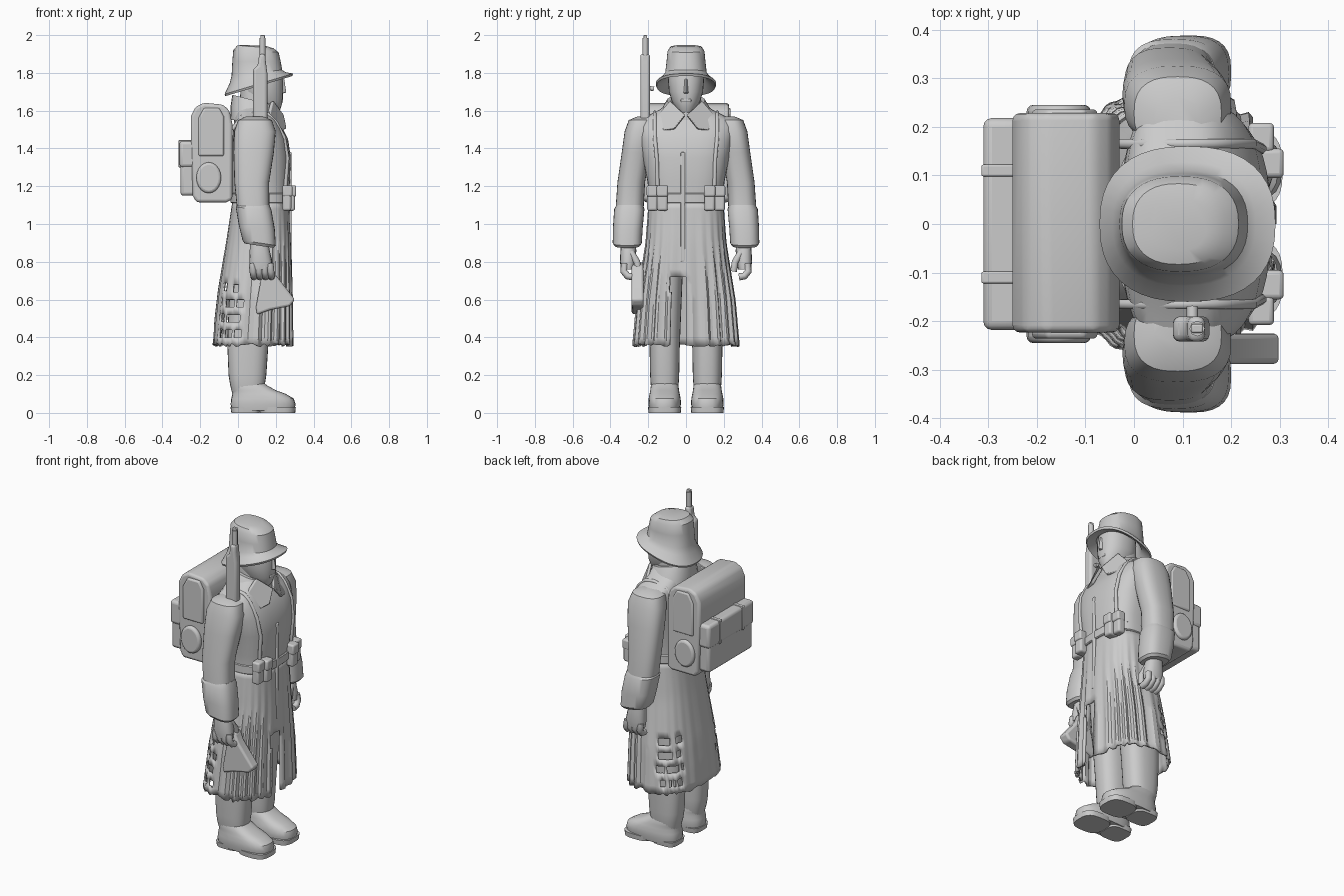
import bpy, bmesh, math, random
from mathutils import Vector
random.seed(4)


def finish(name, bm, angle=35, bevel=0.0, thick=0.0):
    bmesh.ops.recalc_face_normals(bm, faces=bm.faces)
    me = bpy.data.meshes.new(name)
    for f in bm.faces:
        f.smooth = True
    bm.to_mesh(me)
    bm.free()
    me.set_sharp_from_angle(angle=math.radians(angle))
    ob = bpy.data.objects.new(name, me)
    bpy.context.collection.objects.link(ob)
    if bevel:
        m = ob.modifiers.new("bevel", 'BEVEL')
        m.width, m.segments, m.limit_method = bevel, 3, 'ANGLE'
    if thick:
        ob.modifiers.new("thickness", 'SOLIDIFY').thickness = thick
    return ob


def loft(name, rings, n=28, e=2.4, tilt=(), caps=(True, True), side=1, pleat=0.0):
    """Stack of superellipse rings (cx, cy, z, rx, ry); pleats fade in at the front half."""
    bm = bmesh.new()
    rows = []
    for i, (cx, cy, z, rx, ry) in enumerate(rings):
        t = tilt[i] if i < len(tilt) else 0
        row = []
        for k in range(n):
            a = 2 * math.pi * k / n
            c, s = math.cos(a), math.sin(a)
            depth = pleat * (1 if c > -.1 else .25) * min(1, 1.5 * i / len(rings))
            p = 1 + depth * (1 if k % 4 < 2 else -1)
            x = math.copysign(abs(c) ** (2 / e), c) * rx * p
            y = math.copysign(abs(s) ** (2 / e), s) * ry * p
            row.append(bm.verts.new((cx + x, side * (cy + y), z + t * x)))
        rows.append(row)
    for a, b in zip(rows, rows[1:]):
        for k in range(n):
            bm.faces.new((a[k], a[(k + 1) % n], b[(k + 1) % n], b[k]))
    for on, row in zip(caps, (rows[0], rows[-1])):
        if on:
            bm.faces.new(row)
    return bm if name is None else finish(name, bm)


def prism(name, pts, off, bevel=0.01):
    """Polygon of 3D points extruded along a vector."""
    bm = bmesh.new()
    a = [bm.verts.new(p) for p in pts]
    b = [bm.verts.new(Vector(p) + Vector(off)) for p in pts]
    bm.faces.new(a)
    bm.faces.new(b)
    for k in range(len(a)):
        j = (k + 1) % len(a)
        bm.faces.new((a[k], a[j], b[j], b[k]))
    return finish(name, bm, 40, bevel)


def box(name, x0, x1, y0, y1, z0, z1, bevel=0.01):
    return prism(name, [(x0, y0, z0), (x1, y0, z0), (x1, y1, z0), (x0, y1, z0)], (0, 0, z1 - z0), bevel)


def side_prism(name, xz, y0, y1, bevel=0.01):
    return prism(name, [(x, y0, z) for x, z in xz], (0, y1 - y0, 0), bevel)


def tube(name, pts, r):
    cu = bpy.data.curves.new(name, 'CURVE')
    cu.dimensions, cu.bevel_depth, cu.bevel_resolution, cu.use_fill_caps = '3D', r, 2, True
    sp = cu.splines.new('POLY')
    sp.points.add(len(pts) - 1)
    for p, q in zip(sp.points, pts):
        p.co = (*q, 1)
    ob = bpy.data.objects.new(name, cu)
    bpy.context.collection.objects.link(ob)


# coat body with sloping shoulders
loft("coat_body", [(.12, 0, 1.02, .15, .2), (.12, 0, 1.12, .15, .197), (.122, 0, 1.22, .153, .203),
                   (.125, 0, 1.35, .155, .23), (.118, 0, 1.45, .147, .25), (.105, 0, 1.51, .13, .262),
                   (.095, 0, 1.55, .115, .25), (.09, 0, 1.575, .105, .2), (.09, 0, 1.605, .1, .14),
                   (.09, 0, 1.64, .085, .09)], n=36, e=2.8)
loft("belt", [(.12, 0, 1.11, .155, .198), (.12, 0, 1.115, .16, .205), (.12, 0, 1.16, .16, .205),
              (.12, 0, 1.165, .155, .198)], n=36, e=2.8)
box("coat_front_edge", .262, .283, -.028, -.004, .8, 1.38, .006)

# flared coat skirt with front pleats, front opening and torn rear corners
key = [(1.12, .12, .15, .198), (.9, .11, .17, .212), (.6, .09, .195, .255), (.36, .077, .21, .276)]
rings = []
for i in range(20):
    z = 1.12 - .04 * i
    for (za, *a), (zb, *b) in zip(key, key[1:]):
        if za >= z - 1e-6 >= zb - 1e-3:
            t = (za - z) / (za - zb)
            cx, rx, ry = [p + (q - p) * t for p, q in zip(a, b)]
            rings.append((cx, 0, z, rx, ry))
            break
skirt = loft(None, rings, n=96, e=2.7, caps=(False, False), pleat=.03)
gone = []
for f in skirt.faces:
    c = f.calc_center_median()
    row = int(round((1.1 - c.z) / .04))
    slit = c.x > .15 and -.085 < c.y < .005 and c.z < .74
    tear = -.1 < c.x < .03 and abs(c.y) > .15 and c.z < .7 and row % 2
    if slit or (tear and random.random() < .7):
        gone.append(f)
bmesh.ops.delete(skirt, geom=gone, context='FACES')
for v in skirt.verts:
    if v.co.z < .38:
        v.co.z += random.uniform(-.01, .008)
    if v.co.x < -.02:  # rear bands arch up towards the middle
        v.co.z += .05 * max(0, 1 - abs(v.co.y) / .2) * min(1, (1.1 - v.co.z) * 2) * (v.co.z > .42)
finish("coat_skirt", skirt, 30, thick=.012)

# collar and lapels
loft("collar", [(.085, 0, 1.54, .125, .16), (.085, 0, 1.6, .125, .135), (.085, 0, 1.655, .115, .1),
                (.085, 0, 1.655, .09, .08)], tilt=(-.1, -.15, -.25, -.25), e=2.2)

for s in (1, -1):
    tag = "left" if s > 0 else "right"
    prism(tag + "_lapel", [(.225, s * .005, 1.57), (.17, s * .085, 1.645), (.15, s * .15, 1.57),
                           (.222, s * .12, 1.49), (.24, s * .06, 1.5)], (.018, 0, .008), .005)

    # sleeve with turned-back cuff
    loft(tag + "_sleeve", [(.09, .21, 1.568, .05, .05), (.09, .228, 1.55, .09, .075), (.09, .245, 1.49, .11, .08),
                           (.083, .265, 1.38, .107, .075), (.073, .29, 1.22, .092, .073),
                           (.08, .298, 1.09, .086, .074)], e=2.6, side=s)
    loft(tag + "_cuff", [(.083, .298, 1.1, .084, .07), (.083, .3, 1.08, .095, .08), (.1, .308, .98, .095, .079),
                         (.112, .311, .9, .088, .077), (.112, .311, .885, .076, .066)],
         e=2.8, side=s, tilt=(0, -.1, -.1, -.15, -.15))

    # hand with curled fingers
    loft(tag + "_hand", [(.11, .305, .92, .045, .038), (.115, .305, .86, .053, .042), (.12, .308, .8, .06, .042),
                         (.122, .31, .76, .058, .034)], n=16, side=s)
    for k in range(4):
        x = .076 + .031 * k
        tube(f"{tag}_finger_{k}", [(x, s * .325, .79), (x + .004, s * .33, .75), (x + .008, s * .31, .725),
                                   (x + .008, s * .28, .72)], .019)
    tube(tag + "_thumb", [(.15, s * .29, .85), (.165, s * .26, .8), (.16, s * .252, .75)], .019)

    # trouser leg and boot
    loft(tag + "_leg", [(.055, .113, .1, .085, .066), (.05, .113, .15, .092, .074), (.05, .113, .2, .1, .077),
                        (.052, .113, .35, .108, .08), (.06, .112, .5, .112, .085), (.08, .105, .75, .12, .088),
                        (.1, .1, 1.03, .125, .09)], side=s, e=2.5)
    loft(tag + "_boot", [(.132, .113, .012, .165, .08), (.133, .113, .045, .172, .086),
                         (.13, .113, .075, .166, .085), (.112, .113, .1, .142, .08), (.085, .113, .12, .115, .076),
                         (.06, .113, .145, .095, .073), (.05, .113, .16, .085, .066)], side=s, e=2.7)
    loft(tag + "_sole", [(.21, .113, 0, .093, .085), (.21, .113, .03, .096, .088)], e=3, side=s)
    loft(tag + "_heel", [(.04, .113, 0, .075, .07), (.04, .113, .03, .08, .074)], e=3.5, side=s)

    # belt pouches and shoulder strap
    for k, y in enumerate((.125, .178)):
        box(f"{tag}_pouch_{k}", .235, .302 - .02 * k, s * y - .028, s * y + .028, 1.07, 1.19, .012)
        box(f"{tag}_pouch_flap_{k}", .235, .308 - .02 * k, s * y - .03, s * y + .03, 1.145, 1.205, .01)
    tube(tag + "_strap", [(.25, s * .15, 1.18), (.262, s * .155, 1.35), (.243, s * .165, 1.46),
                          (.2, s * .165, 1.54), (.16, s * .165, 1.58), (.1, s * .165, 1.59),
                          (.02, s * .165, 1.57), (-.03, s * .165, 1.5)], .011)

    # pack side disc, roll end and strap bands
    disc = [(-.155 + .066 * math.cos(a), 1.245 + .082 * math.sin(a))
            for a in [2 * math.pi * k / 20 for k in range(20)]]
    side_prism(tag + "_pack_side_disc", disc, s * .2, s * .245, .014)
    side_prism(tag + "_pack_side_roll", [(-.21, 1.36), (-.21, 1.56), (-.18, 1.615), (-.1, 1.615), (-.075, 1.57),
                                         (-.075, 1.36)], s * .2, s * .236, .01)
    box(tag + "_pack_strap", -.314, -.24, s * .11 - .012, s * .11 + .012, 1.3, 1.444, .004)

# pack
side_prism("pack_body", [(-.25, 1.44), (-.25, 1.57), (-.225, 1.62), (-.18, 1.642), (-.08, 1.632), (-.045, 1.6),
                         (-.03, 1.53), (-.03, 1.13), (-.06, 1.115), (-.22, 1.115), (-.24, 1.15)], -.223, .228, .015)
box("pack_rear_pouch", -.305, -.22, -.21, .21, 1.15, 1.4, .018)
box("pack_rear_lid", -.31, -.21, -.218, .218, 1.3, 1.44, .018)

# head
loft("neck", [(.09, 0, 1.52, .085, .085), (.095, 0, 1.76, .08, .075)])
loft("face", [(.17, 0, 1.59, .045, .035), (.15, 0, 1.61, .075, .055), (.14, 0, 1.65, .097, .075),
              (.128, 0, 1.7, .11, .09), (.125, 0, 1.76, .112, .095), (.12, 0, 1.84, .1, .085)], e=2.2)
prism("nose", [(.225, -.02, 1.69), (.225, .02, 1.69), (.258, 0, 1.695)], (-.012, 0, .075), .004)
box("mouth", .215, .238, -.028, .028, 1.645, 1.662, .006)

# helmet with visor and flared skirt
loft("helmet", [(.09, 0, 1.945, .06, .055), (.092, 0, 1.938, .095, .083), (.095, 0, 1.915, .12, .098),
                (.098, 0, 1.86, .128, .103), (.1, 0, 1.8, .134, .11), (.103, 0, 1.775, .147, .127),
                (.11, 0, 1.742, .181, .16), (.11, 0, 1.73, .177, .155), (.11, 0, 1.765, .125, .108),
                (.1, 0, 1.83, .1, .085)], n=40, e=2.4,
     tilt=(-.05, -.08, -.05, 0, .12, .2, .3, .3, .22, .1))

# slung rifle: barrel above the shoulder, butt below the hand
side_prism("rifle_stock", [(.08, 1.45), (.155, 1.45), (.155, 1.8), (.147, 1.86), (.145, 1.9), (.112, 1.9),
                           (.105, 1.84), (.08, 1.82)], -.242, -.19, .014)
tube("rifle_barrel", [(.13, -.215, 1.85), (.13, -.215, 1.985)], .016)
box("rifle_sight", .118, .142, -.224, -.206, 1.94, 2.0, .004)
tube("rifle_bolt", [(.12, -.2, 1.72), (.12, -.17, 1.715)], .012)
side_prism("rifle_butt", [(.12, .8), (.18, .78), (.2, .73), (.302, .6), (.275, .565), (.17, .545), (.1, .52),
                          (.095, .56), (.12, .7)], -.288, -.225, .012)
